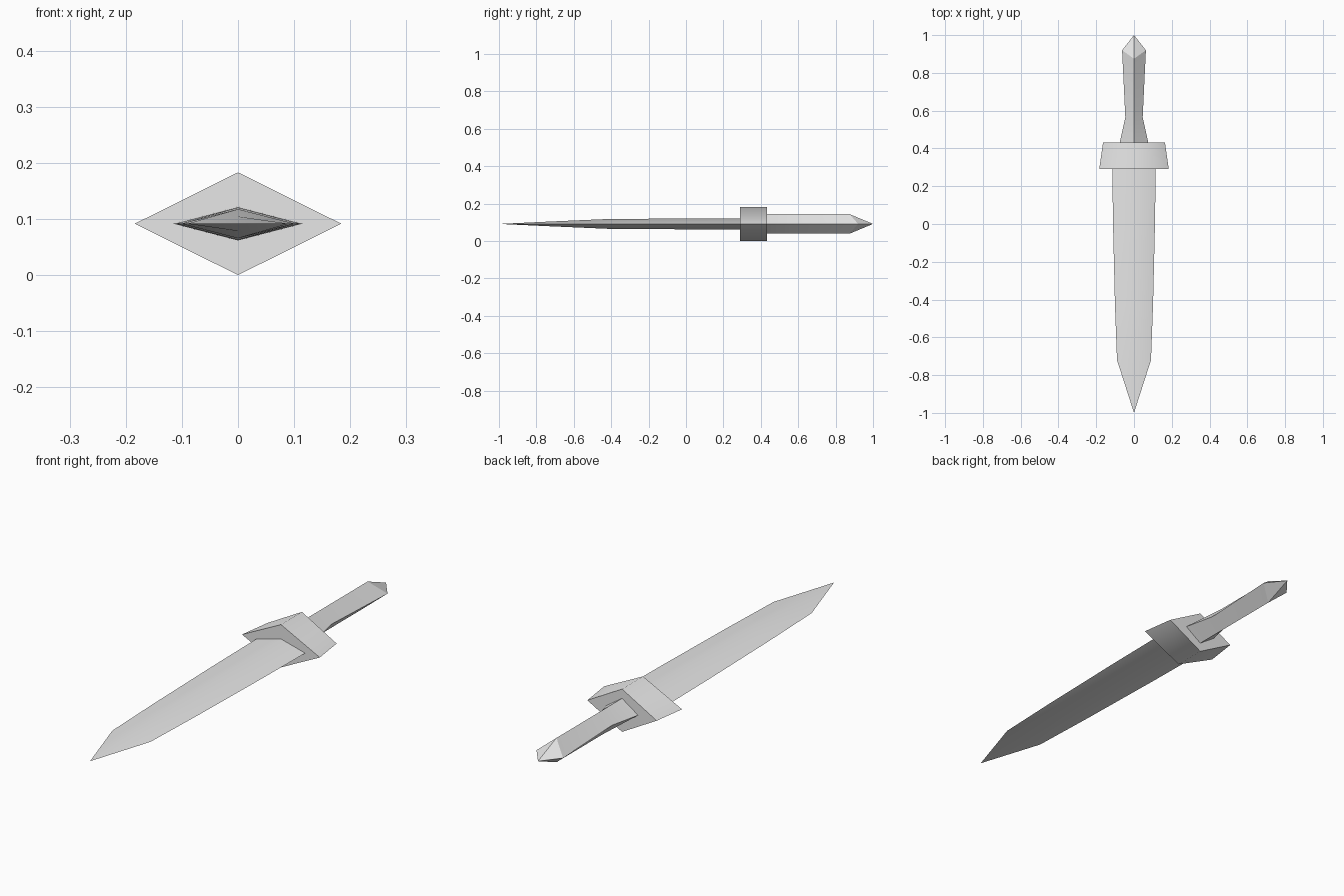
import bpy, bmesh, math

cube = bpy.data.objects.get("Cube")
if cube:
    bpy.data.objects.remove(cube, do_unlink=True)

MID = 0.0915  # height of the centre line

grey = bpy.data.materials.new("plain grey")
grey.diffuse_color = (0.8, 0.8, 0.8, 1)
grey.use_nodes = True
grey.node_tree.nodes["Principled BSDF"].inputs["Base Color"].default_value = (0.8, 0.8, 0.8, 1)


def diamond_loft(name, sections, tip=None, smooth=30):
    """Loft diamonds along y; a section is (side y, ridge y, half width, half height)."""
    bm = bmesh.new()
    rings = []
    for ys, yr, w, h in sections:
        rings.append([bm.verts.new(p) for p in (
            (w, ys, MID), (0, yr, MID + h), (-w, ys, MID), (0, yr, MID - h))])
    for a, b in zip(rings, rings[1:]):
        for i in range(4):
            j = (i + 1) % 4
            bm.faces.new((a[i], a[j], b[j], b[i]))
    bm.faces.new(rings[0])
    if tip is None:
        bm.faces.new(rings[-1])
    else:
        point = bm.verts.new((0, tip, MID))
        for i in range(4):
            bm.faces.new((rings[-1][i], rings[-1][(i + 1) % 4], point))
    bmesh.ops.recalc_face_normals(bm, faces=bm.faces)
    mesh = bpy.data.meshes.new(name)
    bm.to_mesh(mesh)
    bm.free()
    mesh.materials.append(grey)
    obj = bpy.data.objects.new(name, mesh)
    bpy.context.collection.objects.link(obj)
    bpy.ops.object.select_all(action='DESELECT')
    obj.select_set(True)
    bpy.context.view_layer.objects.active = obj
    bpy.ops.object.shade_smooth_by_angle(angle=math.radians(smooth))
    return obj


# Blade: shallow diamond narrowing to a point
diamond_loft("blade", [
    (0.30, 0.30, 0.115, 0.030),
    (0.00, 0.00, 0.111, 0.029),
    (-0.42, -0.42, 0.101, 0.026),
    (-0.72, -0.72, 0.090, 0.013),
], tip=-1.0, smooth=35)

# Guard: thick diamond block, wider towards the blade
diamond_loft("guard", [
    (0.29, 0.29, 0.184, 0.0915),
    (0.432, 0.432, 0.164, 0.0915),
], smooth=60)

# Grip: flared at the guard, widening again to a pointed pommel
diamond_loft("grip", [
    (0.43, 0.43, 0.076, 0.052),
    (0.565, 0.565, 0.046, 0.052),
    (0.92, 0.875, 0.063, 0.052),
], tip=1.0, smooth=20)
